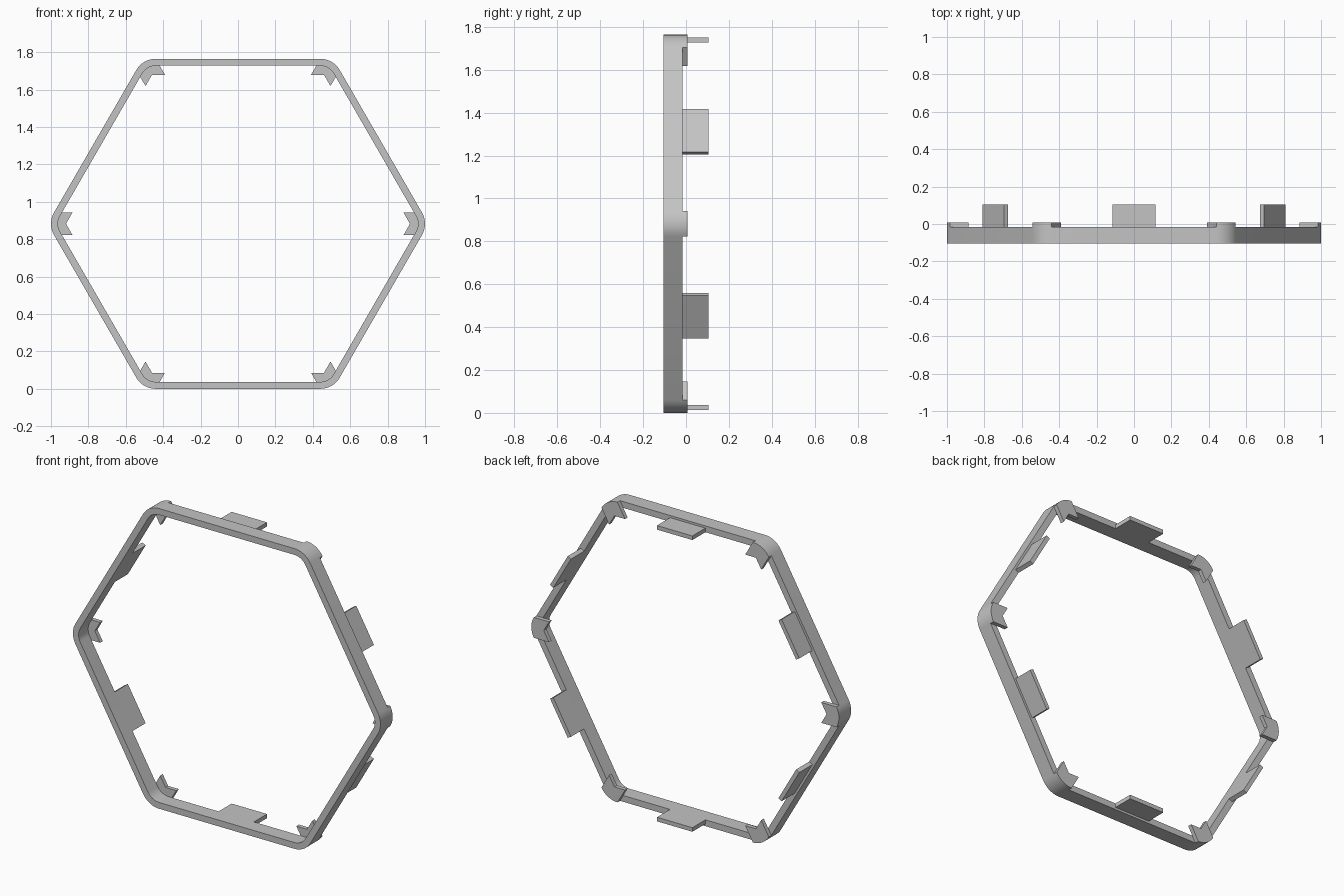
import bpy
import bmesh
from math import sin, cos, pi, radians
from mathutils import Matrix, Vector

cube = bpy.data.objects.get("Cube")
if cube:
    bpy.data.objects.remove(cube, do_unlink=True)

# Main dimensions
CORNER = 0.88                 # distance from centre to each corner's arc centre
R_OUT, R_IN = 0.12, 0.083     # concentric corner radii
INNER_FLAT = CORNER * cos(pi / 6) + R_IN
Y_FRONT, Y_RIM, Y_PAD, Y_TAB = -0.105, -0.016, 0.008, 0.105
CENTRE = Vector((0, 0, CORNER * cos(pi / 6) + R_OUT))
STEPS = 10

grey = bpy.data.materials.new("plain grey")
grey.use_nodes = True
grey.diffuse_color = (0.55, 0.55, 0.55, 1)
grey.node_tree.nodes["Principled BSDF"].inputs["Base Color"].default_value = (0.55, 0.55, 0.55, 1)


def arc(radius, turn=0.0):
    """Rounded corner, as (x, z) points, turned about the hexagon's centre."""
    points = []
    for i in range(STEPS + 1):
        a = turn + radians(-30 + 60 * i / STEPS)
        points.append((CORNER * cos(turn) + radius * cos(a),
                       CORNER * sin(turn) + radius * sin(a)))
    return points


def finish(name, bm, turn=0.0):
    bmesh.ops.recalc_face_normals(bm, faces=bm.faces)
    mesh = bpy.data.meshes.new(name)
    bm.to_mesh(mesh)
    bm.free()
    mesh.transform(Matrix.Translation(CENTRE) @ Matrix.Rotation(-turn, 4, 'Y'))
    mesh.materials.append(grey)
    obj = bpy.data.objects.new(name, mesh)
    bpy.context.collection.objects.link(obj)
    bpy.ops.object.select_all(action='DESELECT')
    obj.select_set(True)
    bpy.context.view_layer.objects.active = obj
    bpy.ops.object.shade_smooth_by_angle(angle=radians(25))
    return obj


def prism(name, outline, y0, y1, turn):
    """Extrude an (x, z) outline from y0 to y1."""
    bm = bmesh.new()
    face = bm.faces.new([bm.verts.new((x, y0, z)) for x, z in outline])
    new = bmesh.ops.extrude_face_region(bm, geom=[face])["geom"]
    bmesh.ops.translate(bm, vec=(0, y1 - y0, 0),
                        verts=[v for v in new if isinstance(v, bmesh.types.BMVert)])
    return finish(name, bm, turn)


# Hexagonal rim with rounded corners
bm = bmesh.new()
loops = []
for radius, y in ((R_OUT, Y_FRONT), (R_OUT, Y_RIM), (R_IN, Y_RIM), (R_IN, Y_FRONT)):
    path = [p for k in range(6) for p in arc(radius, k * pi / 3)]
    loops.append([bm.verts.new((x, y, z)) for x, z in path])
count = len(loops[0])
for k in range(4):
    a, b = loops[k], loops[(k + 1) % 4]
    for i in range(count):
        j = (i + 1) % count
        bm.faces.new((a[i], a[j], b[j], b[i]))
finish("hexagon_rim", bm)

# Notched pads behind each corner, and flat tabs behind each side
half, tip = R_OUT / 2, 0.885
notch = tip + half * 0.577
pad = arc(R_OUT) + [(tip, half), (notch, 0), (tip, -half)]
tab_in, tab_out, tab_half = INNER_FLAT, INNER_FLAT + 0.024, 0.115
tab = [(tab_in, -tab_half), (tab_out, -tab_half), (tab_out, tab_half), (tab_in, tab_half)]

for k in range(6):
    prism(f"corner_pad_{k + 1}", pad, Y_RIM, Y_PAD, k * pi / 3)
    prism(f"side_tab_{k + 1}", tab, Y_RIM, Y_TAB, k * pi / 3 + pi / 6)
